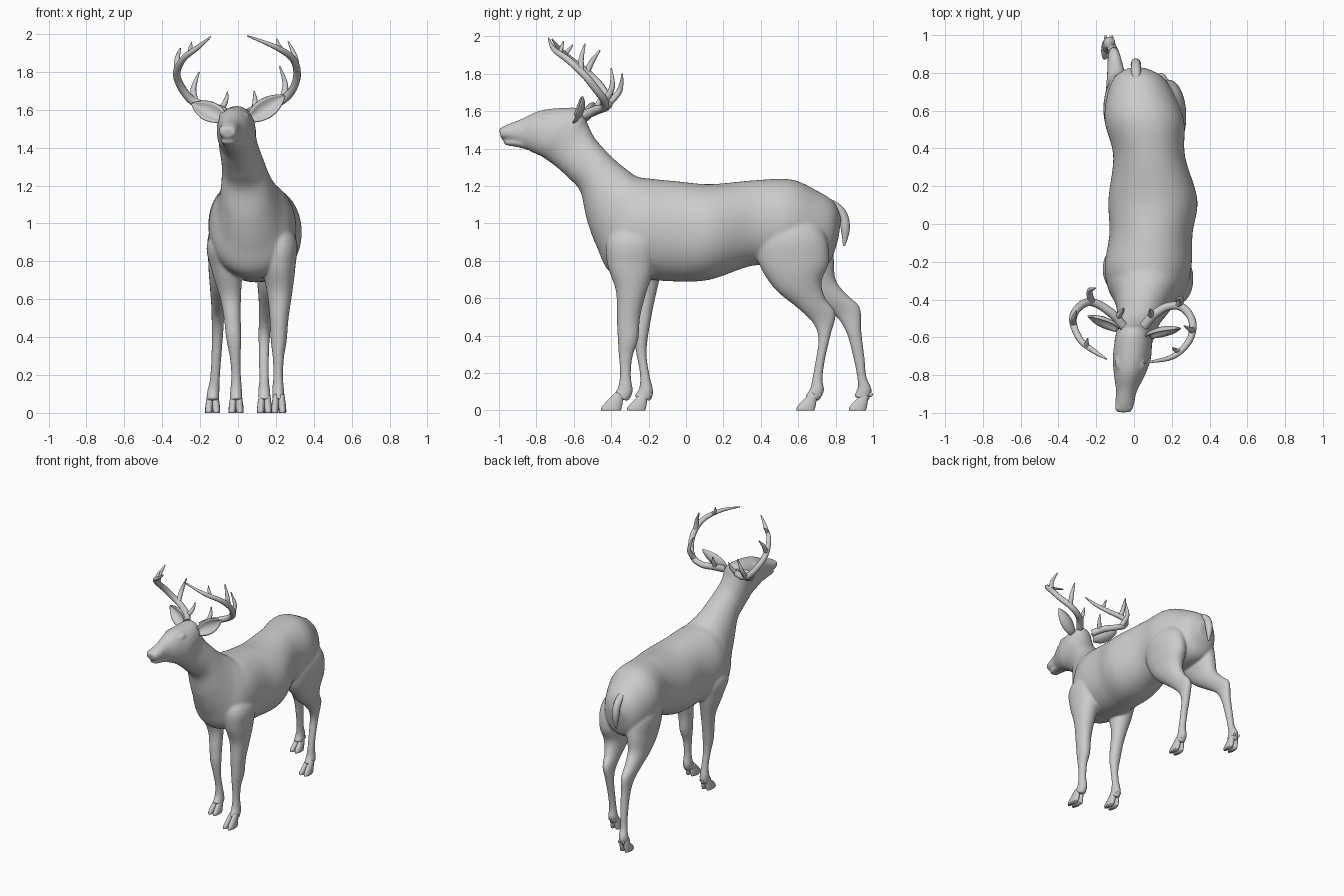
import bpy, bmesh
from math import sin, cos, pi, copysign
from mathutils import Vector, Matrix


def finish(bm, name):
    bmesh.ops.recalc_face_normals(bm, faces=bm.faces[:])
    for f in bm.faces:
        f.smooth = True
    me = bpy.data.meshes.new(name)
    bm.to_mesh(me)
    bm.free()
    ob = bpy.data.objects.new(name, me)
    bpy.context.collection.objects.link(ob)
    return ob


def catmull(pts, steps):
    out = []
    for i in range(len(pts) - 1):
        p0, p1, p2, p3 = pts[max(i - 1, 0)], pts[i], pts[i + 1], pts[min(i + 2, len(pts) - 1)]
        for s in range(steps):
            t = s / steps
            out.append([0.5 * (2 * b + (c - a) * t + (2 * a - 5 * b + 4 * c - d) * t * t
                               + (3 * b - a - 3 * c + d) * t ** 3)
                        for a, b, c, d in zip(p0, p1, p2, p3)])
    return out + [list(pts[-1])]


def loft(bm, sections, steps=5, n=28, power=0.95):
    """Each section: y,z of one edge, y,z of the opposite edge, x centre, half width."""
    rings = []
    for y1, z1, y2, z2, xc, hw in catmull(sections, steps):
        ring = []
        for k in range(n):
            a = 2 * pi * k / n
            c, s = cos(a), sin(a)
            x = xc + hw * copysign(abs(c) ** power, c)
            t = 0.5 + 0.5 * copysign(abs(s) ** power, s)
            ring.append(bm.verts.new((x, y2 + (y1 - y2) * t, z2 + (z1 - z2) * t)))
        rings.append(ring)
    for r, q in zip(rings, rings[1:]):
        for k in range(n):
            bm.faces.new((r[k], r[(k + 1) % n], q[(k + 1) % n], q[k]))
    bm.faces.new(rings[0])
    bm.faces.new(rings[-1])


def ball(bm, center, size):
    m = Matrix.Translation(center) @ Matrix.Diagonal((*size, 1))
    bmesh.ops.create_uvsphere(bm, u_segments=16, v_segments=10, radius=1, matrix=m)


def tubes(name, paths):
    """Tapered tubes; each path is a list of (x, y, z, radius)."""
    cu = bpy.data.curves.new(name, 'CURVE')
    cu.dimensions = '3D'
    cu.bevel_depth = 1.0
    cu.bevel_resolution = 3
    cu.use_fill_caps = True
    for path in paths:
        pts = catmull(path, 6)
        sp = cu.splines.new('POLY')
        sp.points.add(len(pts) - 1)
        for p, (x, y, z, r) in zip(sp.points, pts):
            p.co = (x, y, z, 1)
            p.radius = r
        sp.use_smooth = True
    ob = bpy.data.objects.new(name, cu)
    bpy.context.collection.objects.link(ob)
    bpy.ops.object.select_all(action='DESELECT')
    ob.select_set(True)
    bpy.context.view_layer.objects.active = ob
    bpy.ops.object.convert(target='MESH')
    return ob


# Torso, neck and head in one run from rump to nose
trunk = [
    (.83, 1.03, .815, .92, .015, .05), (.79, 1.115, .77, .80, .025, .125),
    (.70, 1.175, .68, .76, .035, .175), (.56, 1.235, .53, .76, .055, .21),
    (.36, 1.23, .36, .775, .08, .19), (.13, 1.21, .13, .70, .10, .235),
    (-.05, 1.225, -.05, .69, .09, .22), (-.20, 1.24, -.24, .705, .075, .23),
    (-.26, 1.25, -.40, .735, .07, .21), (-.32, 1.29, -.475, .87, .06, .165),
    (-.38, 1.34, -.53, 1.02, .045, .135), (-.44, 1.40, -.565, 1.17, .03, .115),
    (-.49, 1.46, -.63, 1.245, .015, .105), (-.525, 1.53, -.69, 1.30, 0, .10),
    (-.56, 1.61, -.73, 1.33, -.005, .10), (-.66, 1.617, -.77, 1.357, -.012, .10),
    (-.78, 1.603, -.83, 1.385, -.025, .08), (-.88, 1.558, -.89, 1.42, -.04, .055),
    (-.96, 1.527, -.95, 1.442, -.05, .05), (-1.0, 1.505, -.988, 1.452, -.055, .04)]
lower_jaw = [(-.84, 1.47, -.84, 1.392, -.035, .05), (-.90, 1.455, -.90, 1.408, -.044, .042),
             (-.945, 1.45, -.945, 1.415, -.05, .038), (-.975, 1.442, -.97, 1.422, -.053, .026)]

# Legs: front edge, back edge, x centre, half width, from shoulder or hip down
front_left = [
    (-.32, 1.08, -.20, 1.08, .16, .04), (-.42, .92, -.15, .92, .212, .095),
    (-.42, .78, -.17, .76, .215, .088), (-.375, .64, -.215, .62, .22, .066),
    (-.37, .50, -.245, .50, .217, .05), (-.365, .38, -.255, .38, .215, .042),
    (-.36, .30, -.285, .29, .213, .03), (-.353, .20, -.295, .19, .212, .026),
    (-.365, .12, -.285, .10, .212, .032), (-.40, .075, -.31, .05, .215, .033)]
front_right = [
    (-.27, 1.06, -.16, 1.06, -.02, .04), (-.36, .90, -.12, .90, -.072, .09),
    (-.32, .76, -.13, .76, -.06, .082), (-.27, .62, -.165, .60, -.04, .056),
    (-.275, .50, -.185, .50, -.03, .045), (-.28, .40, -.205, .38, -.022, .04),
    (-.265, .30, -.21, .29, -.015, .029), (-.247, .20, -.195, .19, -.01, .026),
    (-.25, .12, -.175, .10, -.01, .032), (-.28, .075, -.19, .05, -.01, .033)]
rear_left = [
    (.46, 1.09, .62, 1.09, .14, .05), (.39, .94, .74, .95, .175, .095),
    (.385, .80, .765, .80, .18, .09), (.47, .655, .725, .69, .175, .072),
    (.60, .545, .745, .60, .16, .05), (.68, .465, .80, .52, .145, .035),
    (.708, .38, .775, .41, .138, .03), (.69, .25, .745, .28, .137, .026),
    (.675, .17, .73, .17, .138, .026), (.665, .12, .738, .105, .138, .032),
    (.635, .075, .71, .05, .14, .033)]
rear_right = [
    (.48, 1.09, .64, 1.09, -.02, .05), (.43, .94, .76, .95, -.06, .095),
    (.48, .77, .79, .82, -.072, .085), (.58, .66, .80, .70, -.085, .065),
    (.71, .57, .86, .62, -.095, .048), (.805, .50, .93, .55, -.105, .035),
    (.86, .41, .937, .43, -.108, .03), (.895, .28, .955, .28, -.115, .026),
    (.915, .18, .965, .18, -.122, .026), (.917, .12, .993, .11, -.13, .032),
    (.895, .075, .975, .05, -.133, .033)]

bm = bmesh.new()
loft(bm, trunk, steps=8, n=64)
loft(bm, lower_jaw)
for leg in (front_left, front_right, rear_left, rear_right):
    loft(bm, leg, n=28)
for s in (-1, 1):  # brows and nostril wings
    ball(bm, (-.02 + s * .055, -.735, 1.567), (.026, .045, .022))
    ball(bm, (-.055 + s * .028, -.972, 1.498), (.018, .02, .018))
body = finish(bm, "body")
# Blend the overlapping volumes into a single skin
rm = body.modifiers.new("skin", 'REMESH')
rm.mode = 'VOXEL'
rm.voxel_size = 0.008
rm.use_smooth_shade = True
sm = body.modifiers.new("blend", 'SMOOTH')
sm.factor = 0.5
sm.iterations = 7

# Cloven hooves: two toes with small dewclaws per foot
for name, xc, toe, heel in (("front_left_hoof", .215, -.455, -.345), ("front_right_hoof", -.01, -.315, -.215),
                            ("rear_left_hoof", .14, .59, .69), ("rear_right_hoof", -.134, .87, .965)):
    bm = bmesh.new()
    for s in (-1, 1):
        x = xc + s * .017
        loft(bm, [(toe + .08, .10, heel + .01, .075, x, .014), (toe + .045, .065, heel + .005, .03, x, .02),
                  (toe + .003, .02, heel, .008, x + s * .003, .02), (toe, 0, heel - .003, 0, x + s * .003, .019)],
             steps=3, n=14)
        ball(bm, (x, heel + .022, .085), (.008, .012, .012))
    finish(bm, name)

# Ears: cupped leaf shapes
for name, base, tip, side in (("left_ear", (.075, -.60, 1.56), (.245, -.555, 1.675), 1),
                              ("right_ear", (-.08, -.565, 1.56), (-.243, -.49, 1.635), -1)):
    base, tip = Vector(base), Vector(tip)
    axis = tip - base
    face = Vector((side * .3, -1, .45)).normalized()
    across = axis.cross(face).normalized()
    face = across.cross(axis).normalized()
    bm = bmesh.new()
    rows = []
    for i in range(13):
        u = i / 12
        w = .052 * sin(pi * (.15 + .845 * u)) ** .8
        rows.append([bm.verts.new(base + axis * u + across * (v / 4 * w) - face * (.6 * w * (1 - (v / 4) ** 2)))
                     for v in range(-4, 5)])
    for r, q in zip(rows, rows[1:]):
        for k in range(8):
            bm.faces.new((r[k], r[k + 1], q[k + 1], q[k]))
    ear = finish(bm, name)
    so = ear.modifiers.new("thickness", 'SOLIDIFY')
    so.thickness = .01
    so.offset = 0

# Antlers: main beam, brow tine, back tine and upper tines
tubes("left_antler", [
    [(.055, -.54, 1.58, .026), (.10, -.485, 1.605, .024), (.17, -.44, 1.62, .022), (.24, -.435, 1.655, .022),
     (.29, -.475, 1.71, .021), (.312, -.54, 1.79, .02), (.288, -.625, 1.87, .018), (.20, -.705, 1.93, .014),
     (.05, -.735, 1.99, .004)],
    [(.09, -.49, 1.605, .017), (.09, -.465, 1.65, .013), (.085, -.45, 1.70, .003)],
    [(.235, -.435, 1.65, .019), (.25, -.395, 1.73, .015), (.22, -.40, 1.83, .004)],
    [(.31, -.56, 1.80, .018), (.30, -.56, 1.88, .014), (.265, -.54, 1.96, .004)],
    [(.24, -.675, 1.905, .014), (.215, -.665, 1.94, .01), (.205, -.655, 1.975, .003)]])
tubes("right_antler", [
    [(-.06, -.54, 1.58, .026), (-.11, -.48, 1.605, .024), (-.19, -.425, 1.625, .022), (-.25, -.415, 1.655, .022),
     (-.305, -.455, 1.73, .021), (-.323, -.52, 1.80, .02), (-.283, -.615, 1.875, .017), (-.21, -.675, 1.93, .013),
     (-.145, -.715, 1.985, .004)],
    [(-.09, -.495, 1.60, .017), (-.065, -.465, 1.645, .013), (-.055, -.445, 1.695, .003)],
    [(-.225, -.415, 1.64, .019), (-.235, -.355, 1.71, .015), (-.205, -.34, 1.80, .004)],
    [(-.32, -.53, 1.81, .018), (-.32, -.50, 1.87, .014), (-.305, -.46, 1.925, .004)],
    [(-.25, -.65, 1.905, .014), (-.25, -.625, 1.93, .01), (-.245, -.605, 1.955, .003)]])

# Tail
tubes("tail", [[(.015, .70, 1.13, .02), (.012, .78, 1.10, .026), (.01, .835, 1.05, .027),
                (.01, .852, .97, .025), (.01, .845, .88, .006)]])

# Eyes
for name, x in (("left_eye", .046), ("right_eye", -.086)):
    bm = bmesh.new()
    ball(bm, (x, -.75, 1.548), (.013, .02, .015))
    finish(bm, name)
